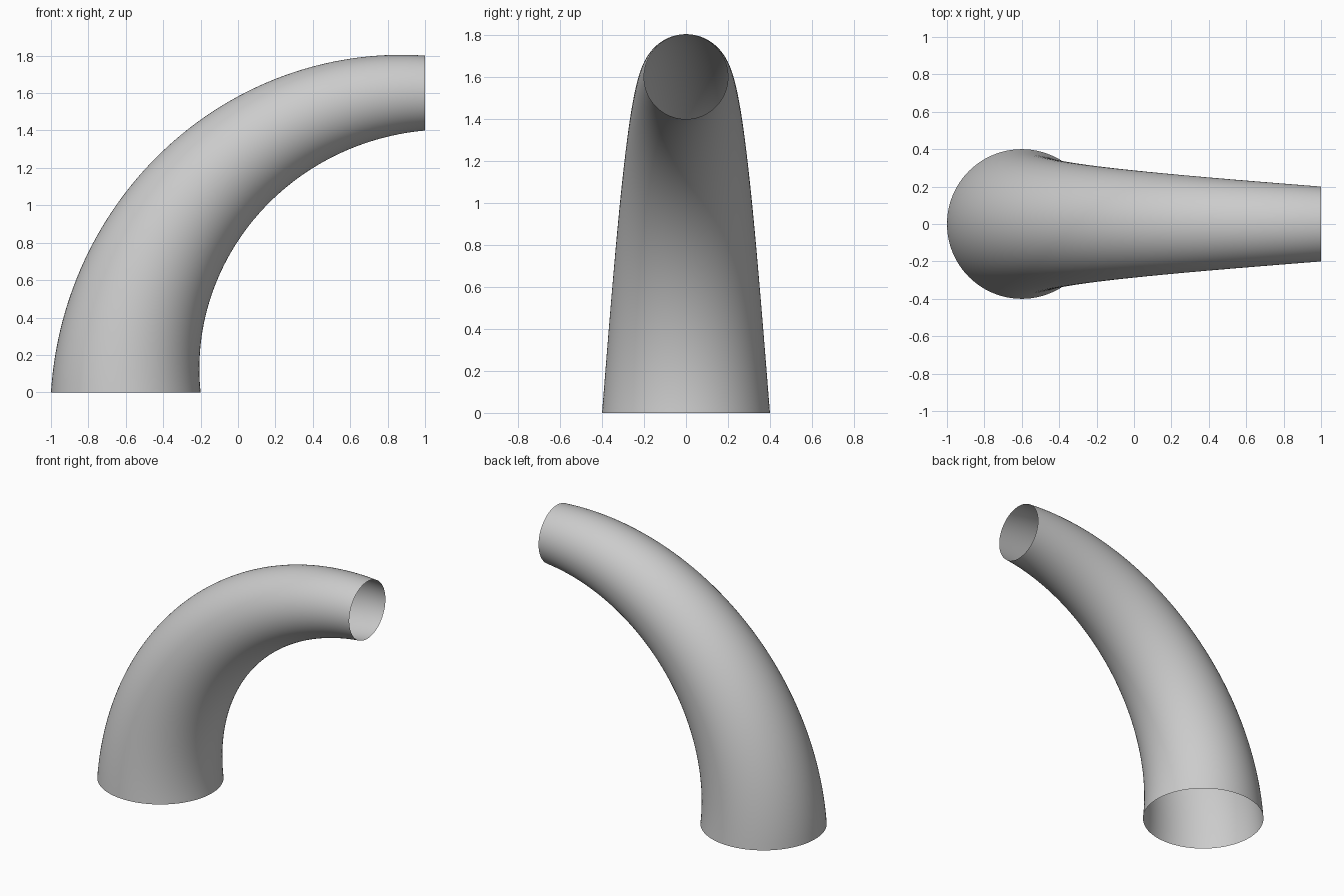
import bpy
import bmesh
from math import sin, cos, pi
from mathutils import Vector

cube = bpy.data.objects.get("Cube")
if cube:
    bpy.data.objects.remove(cube, do_unlink=True)

BEND_CENTRE = Vector((1.0, 0.0, 0.0))
BEND_RADIUS = 1.6
START_RADIUS, END_RADIUS = 0.4, 0.2
STEPS, SIDES = 64, 96

# Plain grey material
grey = bpy.data.materials.new("plain_grey")
grey.use_nodes = True
colour = (0.6, 0.6, 0.6, 1.0)
grey.diffuse_color = colour
grey.node_tree.nodes["Principled BSDF"].inputs["Base Color"].default_value = colour


def ring(bm, t):
    """Circle square to the quarter-turn path, shrinking along it."""
    angle = t * pi / 2
    outward = Vector((-cos(angle), 0, sin(angle)))
    side = Vector((0, 1, 0))
    centre = BEND_CENTRE + outward * BEND_RADIUS
    radius = START_RADIUS + (END_RADIUS - START_RADIUS) * t
    turns = [2 * pi * j / SIDES for j in range(SIDES)]
    return [bm.verts.new(centre + radius * (outward * cos(a) + side * sin(a)))
            for a in turns]


# Tapered bent pipe, a thin shell open at both ends
bm = bmesh.new()
rings = [ring(bm, i / STEPS) for i in range(STEPS + 1)]
for low, high in zip(rings, rings[1:]):
    for j in range(SIDES):
        k = (j + 1) % SIDES
        face = bm.faces.new((low[j], high[j], high[k], low[k]))
        face.smooth = True

mesh = bpy.data.meshes.new("tapered_elbow_pipe")
bm.to_mesh(mesh)
bm.free()
mesh.materials.append(grey)
pipe = bpy.data.objects.new("tapered_elbow_pipe", mesh)
bpy.context.collection.objects.link(pipe)
